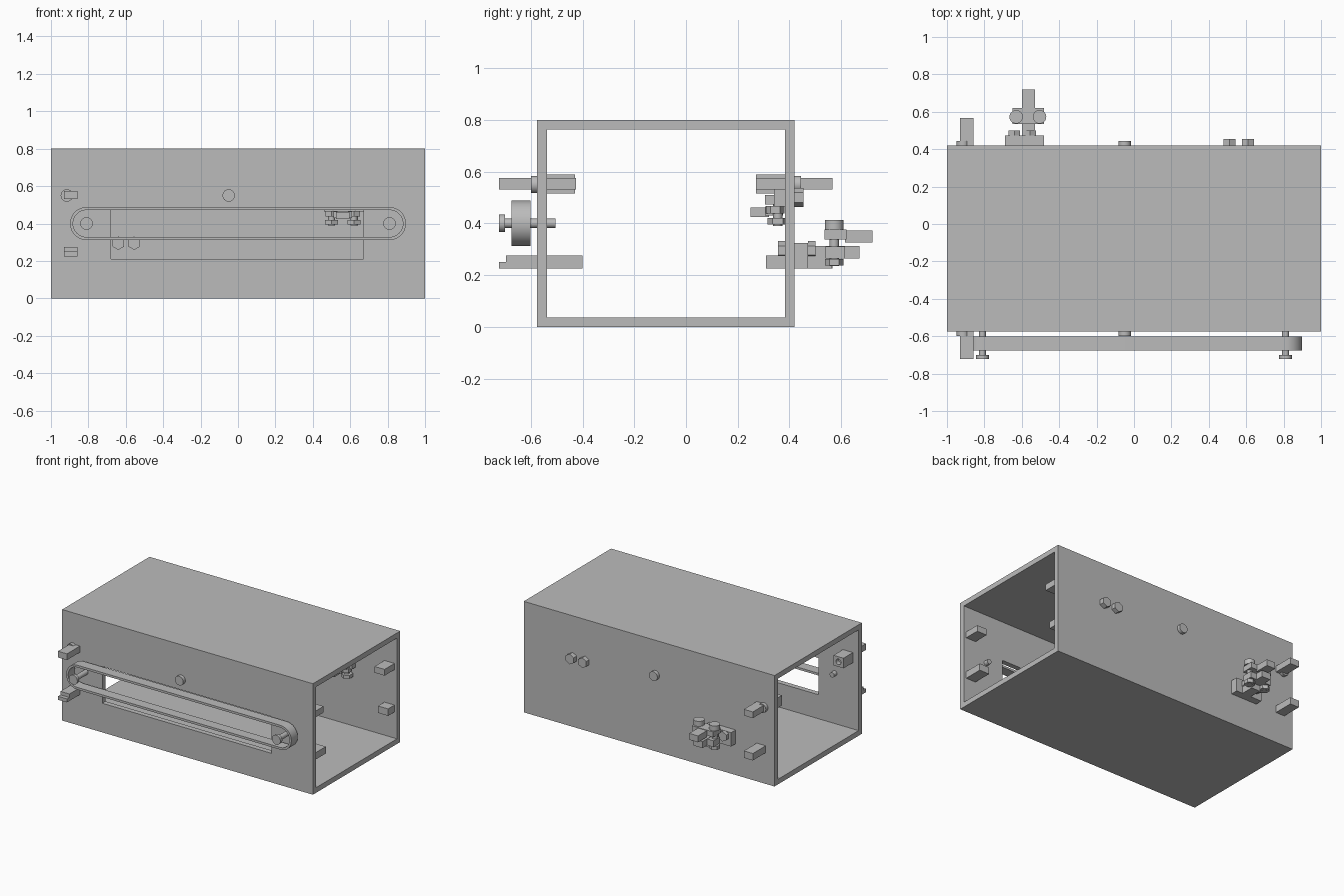
import bpy, bmesh, math
from mathutils import Matrix, Vector

cube = bpy.data.objects.get("Cube")
if cube:
    bpy.data.objects.remove(cube, do_unlink=True)

grey = bpy.data.materials.new("plain grey")
grey.use_nodes = True
grey.diffuse_color = (0.5, 0.5, 0.5, 1)
grey.node_tree.nodes["Principled BSDF"].inputs["Base Color"].default_value = (0.5, 0.5, 0.5, 1)


def finish(name, bm):
    bmesh.ops.recalc_face_normals(bm, faces=bm.faces)
    mesh = bpy.data.meshes.new(name)
    bm.to_mesh(mesh)
    bm.free()
    mesh.materials.append(grey)
    obj = bpy.data.objects.new(name, mesh)
    bpy.context.collection.objects.link(obj)
    return obj


def box(name, x, y, z):
    """Box from (low, high) pairs on each axis."""
    bm = bmesh.new()
    bmesh.ops.create_cube(bm, size=1)
    for v in bm.verts:
        v.co = [(a + b) / 2 + c * (b - a) for c, (a, b) in zip(v.co, (x, y, z))]
    return finish(name, bm)


def rod(name, axis, start, length, radius, sides=32):
    """Prism running from start along +y or +z."""
    bm = bmesh.new()
    bmesh.ops.create_cone(bm, cap_ends=True, segments=sides, radius1=radius,
                          radius2=radius, depth=length)
    bmesh.ops.translate(bm, vec=(0, 0, length / 2), verts=bm.verts)
    if axis == "y":
        bm.transform(Matrix.Rotation(-math.pi / 2, 4, "X"))
    bm.transform(Matrix.Translation(Vector(start)))
    obj = finish(name, bm)
    if sides > 8:
        smooth(obj)
    return obj


def smooth(obj):
    bpy.ops.object.select_all(action="DESELECT")
    obj.select_set(True)
    bpy.context.view_layer.objects.active = obj
    bpy.ops.object.shade_smooth_by_angle(angle=math.radians(35))


def cut(obj, cutter):
    mod = obj.modifiers.new("cut", "BOOLEAN")
    mod.operation = "DIFFERENCE"
    mod.solver = "EXACT"
    mod.object = cutter
    cutter.hide_render = True
    cutter.hide_set(True)
    cutter.display_type = "WIRE"
    bpy.context.view_layer.update()
    mesh = bpy.data.meshes.new_from_object(obj.evaluated_get(bpy.context.evaluated_depsgraph_get()))
    obj.modifiers.clear()
    obj.data = mesh
    bpy.data.objects.remove(cutter, do_unlink=True)


# Open-ended housing with a long front window
FRONT, BACK, WALL = -0.575, 0.42, 0.037
housing = box("housing", (-1, 1), (FRONT, BACK), (0, 0.8))
cut(housing, box("tunnel_cutter", (-1.1, 1.1), (FRONT + WALL, BACK - WALL), (WALL, 0.8 - WALL)))
cut(housing, box("window_cutter", (-0.68, 0.67), (FRONT - 0.1, FRONT + 0.1), (0.21, 0.475)))


# Belt loop around two pins
def loop(bm, radius, y, steps=24):
    verts = []
    for side in (1, -1):
        for i in range(steps + 1):
            a = math.pi * i / steps - math.pi / 2
            verts.append(bm.verts.new((side * (0.81 + radius * math.cos(a)), y,
                                       0.4 + side * radius * math.sin(a))))
    return verts


bm = bmesh.new()
rings = [loop(bm, r, y) for r, y in ((0.088, -0.675), (0.088, -0.602),
                                    (0.072, -0.602), (0.072, -0.675))]
count = len(rings[0])
for k in range(4):
    a, b = rings[k], rings[(k + 1) % 4]
    for i in range(count):
        j = (i + 1) % count
        bm.faces.new((a[i], a[j], b[j], b[i]))
smooth(finish("belt", bm))

for x in (-0.81, 0.81):
    rod("belt_pin", "y", (x, -0.72, 0.4), 0.215, 0.018)
    rod("belt_pin_head", "y", (x, -0.722, 0.4), 0.022, 0.034)

# Round screw heads on both long walls
for x in (-0.915, -0.05):
    for y in (FRONT - 0.025, BACK):
        rod("wall_screw", "y", (x, y, 0.55), 0.025, 0.033)

# Pegs: outside the walls at one end, inside at the other
OUT, IN = (-0.93, -0.858), (0.90, 0.98)
UPPER, LOWER = (0.53, 0.575), (0.225, 0.275)
box("outer_peg", OUT, (-0.723, FRONT), UPPER)
box("outer_peg", OUT, (-0.695, FRONT), LOWER)
box("outer_peg_lip", OUT, (-0.723, -0.695), (0.225, 0.25))
box("outer_peg", OUT, (BACK, 0.567), UPPER)
box("outer_peg", OUT, (BACK, 0.567), LOWER)
box("inner_peg", IN, (FRONT + WALL, -0.425), UPPER)
box("inner_peg", IN, (FRONT + WALL, -0.40), LOWER)
box("inner_peg", IN, (0.27, BACK - WALL), UPPER)
box("inner_peg", IN, (0.31, BACK - WALL), LOWER)

# Threaded blocks behind the end screws
for y, hole in (((FRONT + WALL, -0.43), -0.46), ((0.27, BACK - WALL), 0.24)):
    block = box("screw_block", (-0.955, -0.875), y, (0.515, 0.588))
    cut(block, rod("hole_cutter", "y", (-0.915, hole, 0.551), 0.06, 0.02))

# Rear clamp bracket
box("clamp_base", (-0.69, -0.48), (BACK, 0.472), (0.225, 0.325))
box("clamp_lower_plate", (-0.65, -0.48), (0.54, 0.615), (0.265, 0.31))
box("clamp_lower_arm", (-0.6, -0.53), (0.47, 0.67), (0.265, 0.312))
box("clamp_rib", (-0.6, -0.53), (0.47, 0.565), (0.225, 0.265))
box("clamp_upper_plate", (-0.65, -0.48), (0.535, 0.62), (0.337, 0.376))
box("clamp_upper_arm", (-0.6, -0.53), (0.615, 0.72), (0.326, 0.372))
for x in (-0.63, -0.505):
    rod("clamp_bolt", "z", (x, 0.573, 0.235), 0.15, 0.018)
    rod("clamp_bolt_head", "z", (x, 0.573, 0.376), 0.036, 0.036)
    rod("clamp_nut", "z", (x, 0.573, 0.237), 0.026, 0.036, 6)
for x in (-0.64, -0.555):
    rod("clamp_mount_nut", "y", (x, 0.472, 0.295), 0.028, 0.036, 6)
    rod("clamp_mount_head", "y", (x, 0.355, 0.295), 0.03, 0.036, 6)

# Inner clamp hung on the rear wall
box("inner_clamp_base", (0.46, 0.67), (0.34, BACK - WALL), (0.465, 0.535))
box("inner_clamp_plate", (0.48, 0.65), (0.305, 0.375), (0.472, 0.51))
box("inner_clamp_jaw", (0.51, 0.61), (0.305, 0.375), (0.43, 0.465))
box("inner_clamp_arm", (0.525, 0.595), (0.25, 0.32), (0.425, 0.462))
for x in (0.5, 0.62):
    rod("inner_clamp_bolt", "z", (x, 0.355, 0.39), 0.12, 0.018)
    rod("inner_clamp_nut", "z", (x, 0.355, 0.395), 0.025, 0.04, 6)
    rod("inner_clamp_head", "z", (x, 0.345, 0.438), 0.03, 0.036, 6)
for x in (0.51, 0.61):
    rod("inner_clamp_mount_bolt", "y", (x, BACK, 0.5), 0.034, 0.037, 6)
